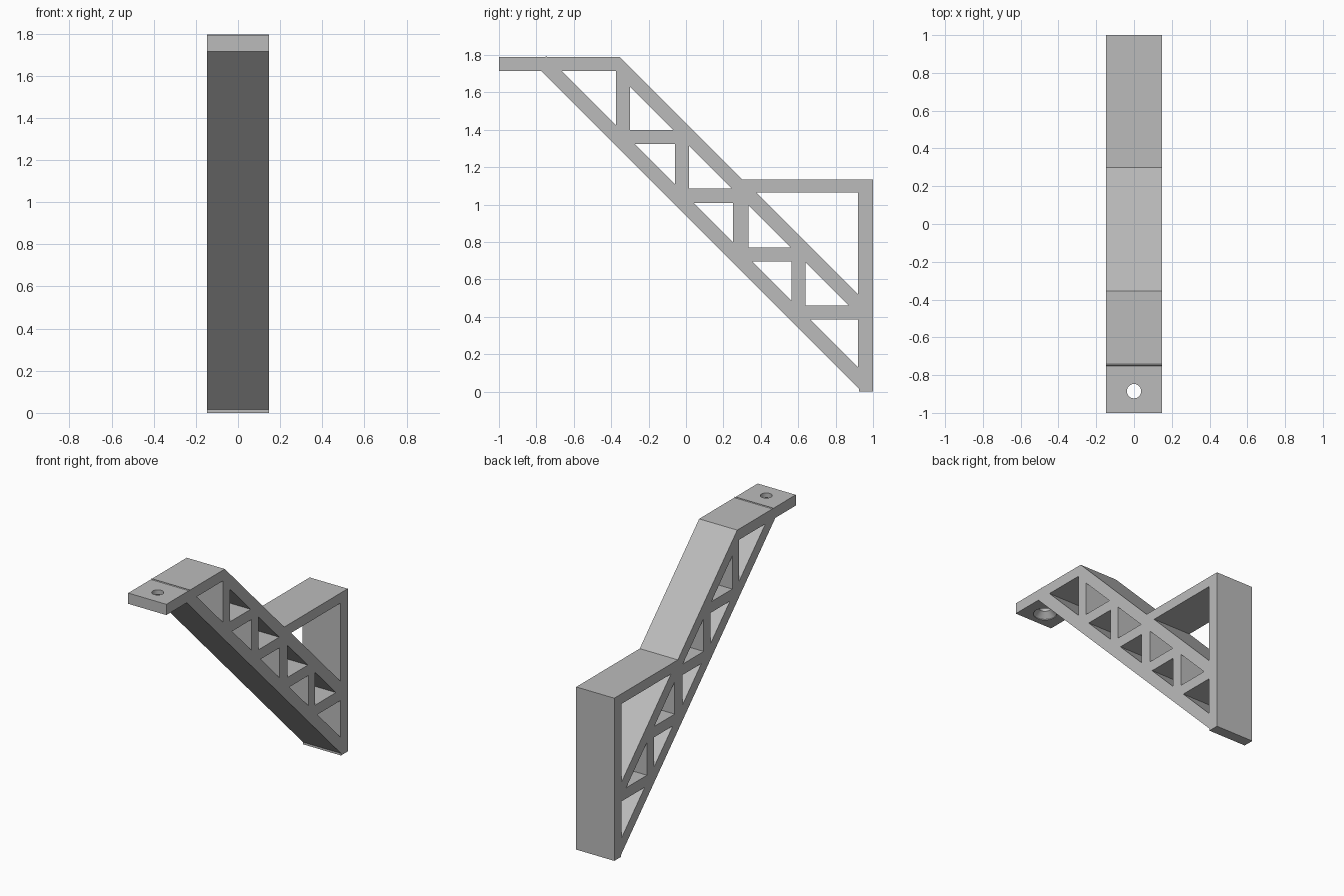
import bpy
import bmesh

HALF_WIDTH = 0.147
BOLT_Y = -0.885
PLATE_LOW, PLATE_TOP = 1.715, 1.79
LOWER, UPPER, EDGE = 1.05, 1.33, 1.44   # y + z along each 45 degree strut face

cube = bpy.data.objects.get("Cube")
if cube:
    bpy.data.objects.remove(cube)

grey = bpy.data.materials.new("grey plastic")
grey.use_nodes = True
colour = (0.5, 0.5, 0.5, 1)
grey.diffuse_color = colour
grey.node_tree.nodes["Principled BSDF"].inputs["Base Color"].default_value = colour


def finish(name, bm):
    bmesh.ops.recalc_face_normals(bm, faces=bm.faces)
    mesh = bpy.data.meshes.new(name)
    bm.to_mesh(mesh)
    bm.free()
    mesh.materials.append(grey)
    obj = bpy.data.objects.new(name, mesh)
    bpy.context.collection.objects.link(obj)
    return obj


def loop(bm, points):
    verts = [bm.verts.new((-HALF_WIDTH, y, z)) for y, z in points]
    return [bm.edges.new((a, b)) for a, b in zip(verts, verts[1:] + verts[:1])]


# Side outline, with a fine ridge where the diagonal meets the top plate
outline = [
    (-1, PLATE_TOP), (-0.752, PLATE_TOP), (-0.747, 1.795), (-0.742, PLATE_TOP),
    (-0.355, PLATE_TOP), (0.3, 1.135), (1, 1.135), (1, 0), (0.925, 0),
    (0.925, 0.015), (-0.775, PLATE_LOW), (-1, PLATE_LOW),
]

# Truss openings: right-angle corner (y, z) and the strut that closes the triangle
openings = [
    (-0.375, PLATE_LOW, LOWER), (-0.3, 1.4, UPPER),
    (-0.06, 1.325, LOWER), (0.015, 1.085, UPPER),
    (0.25, 1.01, LOWER), (0.335, 0.77, UPPER),
    (0.565, 0.695, LOWER), (0.64, 0.46, UPPER),
    (0.92, 0.385, LOWER), (0.92, 1.065, EDGE),
]

# Bracket body: fill the pierced profile and extrude it across
bm = bmesh.new()
edges = loop(bm, outline)
for y, z, total in openings:
    edges += loop(bm, [(y, z), (total - z, z), (y, total - y)])
bmesh.ops.triangle_fill(bm, edges=edges, use_beauty=True)
side = bmesh.ops.extrude_face_region(bm, geom=bm.faces[:])
moved = [v for v in side["geom"] if isinstance(v, bmesh.types.BMVert)]
bmesh.ops.translate(bm, verts=moved, vec=(2 * HALF_WIDTH, 0, 0))
bracket = finish("truss_bracket", bm)

# Countersunk bolt hole, wide on the underside
bm = bmesh.new()
rings = []
for radius, z in [(0.075, 1.70), (0.075, 1.72), (0.038, 1.757), (0.038, 1.82)]:
    ring = bmesh.ops.create_circle(bm, segments=32, radius=radius)["verts"]
    bmesh.ops.translate(bm, verts=ring, vec=(0, BOLT_Y, z))
    rings.append(ring)
for low, high in zip(rings, rings[1:]):
    for i in range(len(low)):
        bm.faces.new((low[i - 1], low[i], high[i], high[i - 1]))
bm.faces.new(rings[0])
bm.faces.new(rings[-1])
cutter = finish("bolt_hole_cutter", bm)
cutter.hide_render = True

bpy.context.view_layer.objects.active = bracket
cut = bracket.modifiers.new("bolt hole", "BOOLEAN")
cut.operation = "DIFFERENCE"
cut.solver = "EXACT"
cut.object = cutter
bpy.ops.object.modifier_apply(modifier=cut.name)
bpy.data.objects.remove(cutter)

# Smooth the round hole only
bpy.ops.object.select_all(action="DESELECT")
bracket.select_set(True)
bpy.ops.object.shade_smooth_by_angle()
